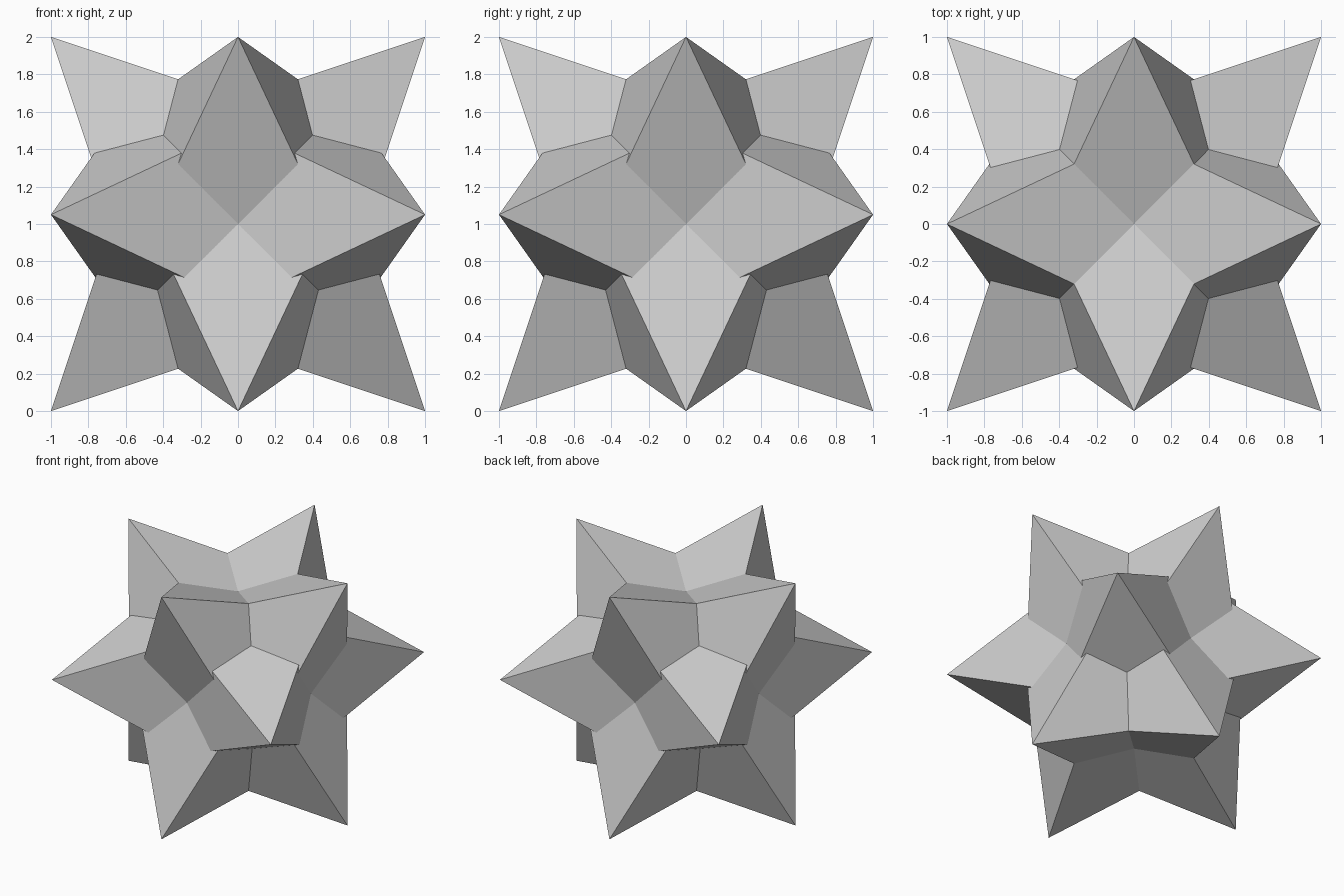
import bpy
from math import sqrt
from mathutils import Matrix, Vector

cube = bpy.data.objects.get("Cube")
if cube:
    bpy.data.objects.remove(cube, do_unlink=True)

grey = bpy.data.materials.new("plain grey")
grey.use_nodes = True
colour = (0.6, 0.6, 0.6, 1)
grey.diffuse_color = colour
grey.node_tree.nodes["Principled BSDF"].inputs["Base Color"].default_value = colour

HEIGHT = 1.0        # spike height, equal to the side of its square base
BASE_RADIUS = HEIGHT / sqrt(2)
RING_LIFT = 0.05    # the four level spikes sit slightly higher


def add_spike(name, tip, side):
    """Square pyramid pointing outwards, with two base sides parallel to side."""
    axis = tip.normalized()
    across = axis.cross(side)
    turn = Matrix((side, across, axis)).transposed().to_4x4()
    centre = tip - axis * HEIGHT / 2 + Vector((0, 0, 1))
    if tip.z == 0:
        centre.z += RING_LIFT
    bpy.ops.mesh.primitive_cone_add(vertices=4, radius1=BASE_RADIUS, radius2=0, depth=HEIGHT)
    spike = bpy.context.object
    spike.name = name
    # Turn the base so its sides, not its corners, line up with the axes
    spike.data.transform(Matrix.Rotation(0.7853982, 4, 'Z'))
    spike.data.transform(Matrix.Translation(centre) @ turn)
    spike.data.materials.append(grey)


# Twelve spikes, one towards the middle of each edge of a cube
for a in (-1, 1):
    for b in (-1, 1):
        upper = "upper" if b > 0 else "lower"
        add_spike(f"{upper}_{'left' if a > 0 else 'right'}_spike", Vector((a, 0, b)), Vector((0, 1, 0)))
        add_spike(f"{upper}_{'back' if a > 0 else 'front'}_spike", Vector((0, a, b)), Vector((1, 0, 0)))
        add_spike(f"{'back' if b > 0 else 'front'}_{'left' if a > 0 else 'right'}_spike",
                  Vector((a, b, 0)), Vector((0, 0, 1)))
